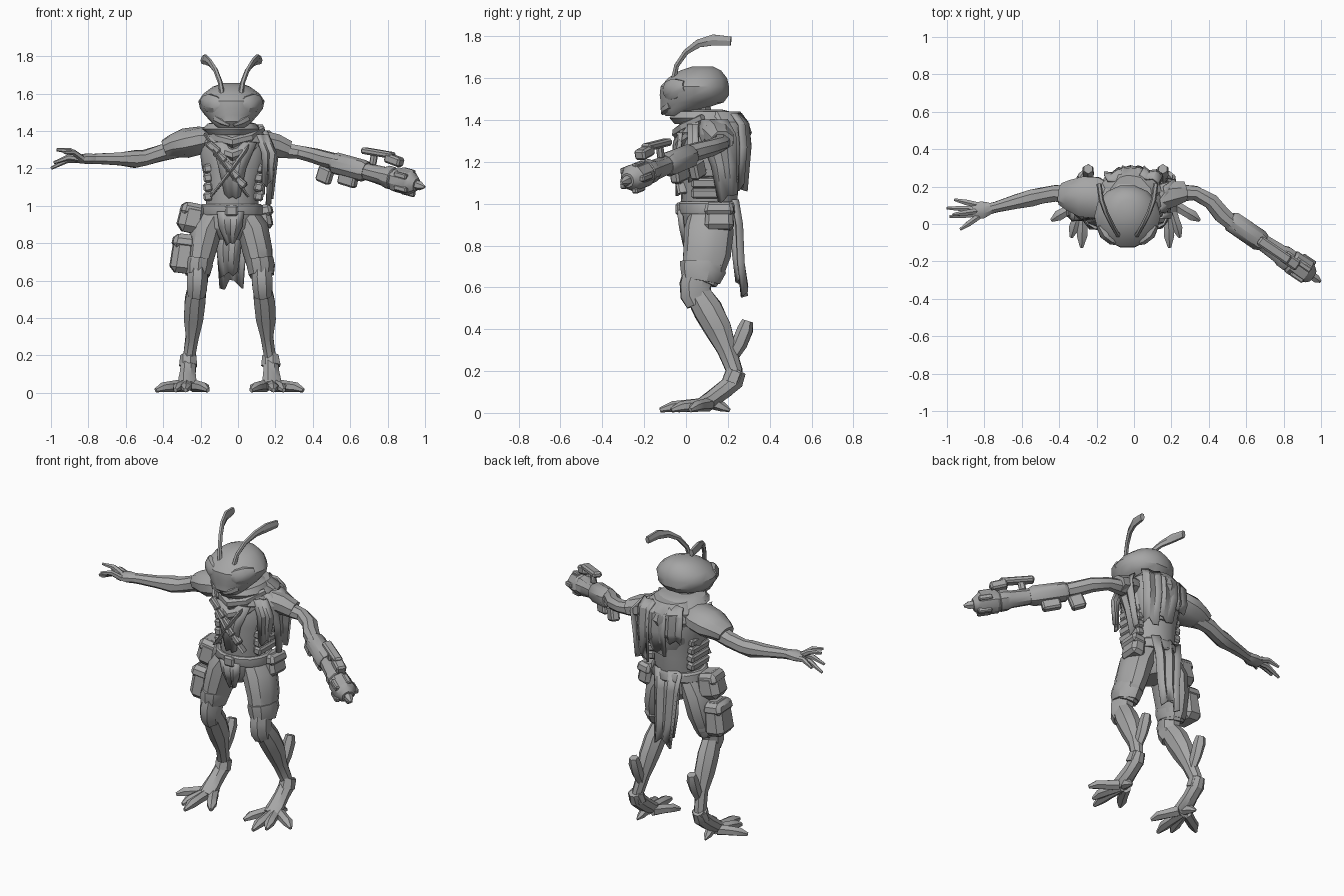
import bpy, bmesh, math, random
from mathutils import Vector

random.seed(4)
GREY = bpy.data.materials.new("warm_grey")
GREY.diffuse_color = (0.38, 0.38, 0.38, 1)
CX = -0.045          # body mirror line
Y = (0, 1, 0)


def finish(name, bm, angle=32):
    bmesh.ops.recalc_face_normals(bm, faces=bm.faces[:])
    me = bpy.data.meshes.new(name)
    bm.to_mesh(me)
    bm.free()
    ob = bpy.data.objects.new(name, me)
    bpy.context.collection.objects.link(ob)
    me.materials.append(GREY)
    bpy.ops.object.select_all(action='DESELECT')
    ob.select_set(True)
    bpy.context.view_layer.objects.active = ob
    bpy.ops.object.shade_smooth_by_angle(angle=math.radians(angle))
    return ob


def loft(name, rings, angle=32):
    bm = bmesh.new()
    vs = [[bm.verts.new(p) for p in r] for r in rings]
    n = len(rings[0])
    for a, b in zip(vs, vs[1:]):
        for i in range(n):
            bm.faces.new((a[i], a[(i + 1) % n], b[(i + 1) % n], b[i]))
    bm.faces.new(vs[0])
    bm.faces.new(vs[-1])
    return finish(name, bm, angle)


def limb(name, pts, n=8, ref=(0, 0, 1), jit=0.0):
    """Tube through (x, y, z, half width, half height) stations."""
    rings, c = [], [Vector(p[:3]) for p in pts]
    for i, p in enumerate(pts):
        t = (c[min(i + 1, len(c) - 1)] - c[max(i - 1, 0)]).normalized()
        side = t.cross(Vector(ref)).normalized()
        up = side.cross(t)
        ring = []
        for k in range(n):
            a = 2 * math.pi * (k + 0.5) / n
            j = 1 + random.uniform(-jit, jit)
            ring.append(c[i] + (side * math.cos(a) * p[3] + up * math.sin(a) * p[4]) * j)
        rings.append(ring)
    return loft(name, rings)


def stack(name, secs, n=14, jit=0.0):
    """Horizontal sections (x, y, z, rx, ry)."""
    rings = []
    for x, y, z, rx, ry in secs:
        js = [1 + random.uniform(-jit, jit) for _ in range(n)]
        rings.append([Vector((x + rx * math.cos(math.tau * k / n) * js[k],
                              y + ry * math.sin(math.tau * k / n) * js[k], z)) for k in range(n)])
    return loft(name, rings)


def box(name, loc, size, rot=(0, 0, 0), bev=0.015, taper=1.0):
    bm = bmesh.new()
    bmesh.ops.create_cube(bm, size=1)
    for v in bm.verts:
        k = taper if v.co.z > 0 else 1
        v.co = Vector((v.co.x * size[0] * k, v.co.y * size[1] * k, v.co.z * size[2]))
    bmesh.ops.bevel(bm, geom=bm.edges[:], offset=bev, segments=1, affect='EDGES')
    ob = finish(name, bm)
    ob.location, ob.rotation_euler = loc, rot


def cloth(name, path, across, cols=5, jit=0.008, rag=0.05):
    """Ragged sheet: path of (x, y, z, half width), folded across a direction."""
    bm, rows, d = bmesh.new(), [], Vector(across).normalized()
    nrm = d.cross(Vector((0, 0, 1))).normalized()
    for i, p in enumerate(path):
        row = []
        for k in range(cols):
            f = 2 * k / (cols - 1) - 1
            co = Vector(p[:3]) + d * f * p[3] + nrm * ((k % 2) - 0.5) * 2 * jit
            co.z += random.uniform(0, rag) if i == len(path) - 1 else 0
            row.append(bm.verts.new(co))
        rows.append(row)
    for a, b in zip(rows, rows[1:]):
        for k in range(cols - 1):
            bm.faces.new((a[k], a[k + 1], b[k + 1], b[k]))
    m = finish(name, bm, 20).modifiers.new("thickness", 'SOLIDIFY')
    m.thickness, m.offset = 0.012, 0


# torso, tunic and hips
stack("torso", [(-.03, .11, .9, .13, .11), (-.03, .11, 1.0, .14, .135), (-.025, .115, 1.1, .145, .135),
                (-.02, .12, 1.2, .17, .15), (-.02, .125, 1.3, .185, .155), (-.02, .13, 1.37, .17, .14),
                (-.03, .11, 1.43, .09, .08)], jit=.04)
stack("hips", [(-.045, .11, .82, .06, .09), (-.045, .11, .88, .14, .125), (-.04, .11, .98, .15, .13)])
stack("belt", [(-.035, .11, .95, .165, .142), (-.035, .11, .96, .172, .147),
               (-.035, .11, 1.0, .168, .147), (-.035, .11, 1.01, .155, .14)], n=16, jit=.02)
box("belt_buckle", (-.035, -.035, .975), (.07, .03, .06), bev=.01)
stack("neck", [(-.035, .06, 1.36, .07, .07), (-.035, .05, 1.48, .07, .07)], n=10)

# crossed straps, chest pouches and flank plates
for s in (-1, 1):
    limb("chest_strap", [(CX + s * .13, .02, 1.38, .008, .025), (CX + s * .08, -.035, 1.29, .012, .028),
                         (CX, -.04, 1.18, .012, .028), (CX - s * .1, -.015, 1.05, .008, .025)], 6, Y, .1)
for i in range(5):
    box("chest_pouch", (-.13 + i * .035, -.035, 1.31 - i * .045), (.08, .04, .04), (0, .7, -.15), .008)
for i in range(4):
    for s in (-1, 1):
        box("flank_plate", (CX + .02 + s * .135, .11, 1.05 + i * .05), (.05, .17, .048), (0, s * .15, 0), .01)
cloth("chest_cloth", [(-.02, -.03, 1.34, .12), (-.03, -.04, 1.2, .07), (-.03, -.035, 1.02, .04)], (1, 0, 0))

# scarf wrapped round the neck, bunched on the back and drooping on the chest
stack("scarf_lower", [(-.02, .13, 1.29, .16, .16), (-.02, .13, 1.34, .185, .175),
                      (-.02, .13, 1.39, .165, .165), (-.03, .1, 1.43, .12, .13)], 16, .06)
stack("scarf_upper", [(-.03, .09, 1.38, .13, .15), (-.03, .09, 1.41, .155, .165),
                      (-.03, .08, 1.44, .13, .14), (-.03, .08, 1.45, .08, .09)], 16, .06)
stack("back_shawl", [(-.01, .18, 1.13, .1, .08), (-.01, .185, 1.2, .135, .1), (-.01, .185, 1.3, .16, .115),
                     (-.015, .175, 1.39, .155, .125), (-.02, .15, 1.44, .11, .11)], 18, .06)
for z, dip, w in ((1.39, .05, .15), (1.35, .08, .16)):
    limb("scarf_fold", [(-.02 - w, .08, z + .02, .018, .022), (-.02 - w * .55, -.01, z - dip * .6, .024, .026),
                        (-.03, -.045, z - dip, .026, .028), (-.02 + w * .55, -.01, z - dip * .5, .024, .026),
                        (-.02 + w, .08, z + .02, .018, .022)], 6, jit=.15)

# ragged drapes on the back and gun side
for i, (x, low, w) in enumerate([(-.1, 1.2, .06), (0, 1.1, .065), (.1, 1.05, .055)]):
    cloth("back_drape", [(x * .8, .24, 1.43, w), (x, .29 - .15 * abs(x), 1.38, w),
                         (x, .3 - .15 * abs(x), 1.27, w), (x, .27, low, w * .8)], (1, .3 - .3 * i, 0), 4)
cloth("side_drape", [(.15, .13, 1.4, .07), (.2, .15, 1.33, .09), (.185, .18, 1.18, .06),
                     (.17, .2, 1.0, .045)], (.25, 1, 0))
cloth("side_drape_front", [(.13, .03, 1.38, .04), (.17, .03, 1.28, .045), (.16, .03, 1.1, .03)], (1, .6, 0))

# loincloths, short in front and long behind
cloth("front_loincloth", [(-.04, -.03, .97, .07), (-.04, -.02, .89, .06), (-.04, .0, .78, .02)], (1, 0, 0))
cloth("rear_loincloth", [(-.04, .235, 1.02, .1), (-.04, .255, .9, .085), (-.035, .262, .72, .072),
                         (-.035, .28, .55, .06)], (1, 0, 0), 6, .012, .07)
cloth("rear_loincloth_inner", [(-.04, .22, .95, .07), (-.05, .235, .75, .06), (-.05, .25, .6, .045)], (1, 0, 0))

# head: domed skull, narrow jaw, eyes, mandibles and antennae
stack("head", [(-.035, -.045, 1.42, .075, .055), (-.035, -.025, 1.45, .11, .1), (-.035, .03, 1.485, .142, .155),
               (-.035, .04, 1.52, .168, .17), (-.035, .042, 1.56, .177, .168), (-.035, .055, 1.6, .15, .145),
               (-.035, .07, 1.637, .1, .1), (-.035, .08, 1.656, .05, .05)], 14)
for s in (-1, 1):
    x = -.035
    limb("eye", [(x + s * .045, -.1, 1.535, .015, .025), (x + s * .08, -.085, 1.54, .03, .048),
                 (x + s * .12, -.05, 1.55, .034, .052), (x + s * .15, -.005, 1.56, .02, .03)], 8)
    limb("mandible", [(x + s * .08, -.07, 1.47, .025, .025), (x + s * .05, -.1, 1.45, .02, .02),
                      (x + s * .012, -.112, 1.43, .008, .008)], 6)
    limb("antenna", [(x + s * .045, -.065, 1.57, .015, .015), (x + s * .06, -.045, 1.66, .013, .013),
                     (x + s * .085, .0, 1.725, .015, .013), (x + s * .115, .06, 1.766, .022, .013),
                     (x + s * .14, .13, 1.783, .03, .014), (x + s * .152, .215, 1.778, .024, .014)], 6, (1, 0, 0))

# bare arm and hand
limb("shoulder_pad", [(-.14, .13, 1.36, .09, .06), (-.2, .14, 1.352, .115, .075), (-.28, .145, 1.335, .115, .078),
                      (-.35, .155, 1.32, .085, .062), (-.39, .16, 1.305, .06, .05)], 10, jit=.03)
limb("bare_arm", [(-.33, .16, 1.305, .055, .055), (-.42, .165, 1.28, .047, .046), (-.5, .15, 1.255, .045, .045),
                  (-.55, .14, 1.25, .048, .05), (-.63, .12, 1.25, .042, .038), (-.74, .09, 1.252, .03, .03),
                  (-.78, .08, 1.252, .032, .028)], 8, jit=.06)
limb("palm", [(-.76, .085, 1.252, .03, .028), (-.81, .075, 1.252, .05, .03), (-.865, .07, 1.25, .045, .022)])
for ty, tz, tx, by in ((.13, 1.235, -.96, .1), (.085, 1.2, -1.0, .08), (.04, 1.23, -.985, .055),
                       (-.03, 1.285, -.93, .04), (.05, 1.3, -.97, .07)):
    limb("finger", [(-.83, by, 1.25, .018, .018), ((tx - .83) / 2, (by + ty) / 2, (1.268 + tz) / 2 + .01, .017, .016),
                    (tx, ty, tz, .008, .008)], 6)

# gun arm: sleeve, elbow, cannon barrel and fittings
limb("sleeve", [(.13, .14, 1.34, .075, .06), (.2, .16, 1.325, .075, .06), (.27, .17, 1.3, .055, .05)], 8, jit=.12)
limb("gun_upper_arm", [(.22, .165, 1.3, .05, .045), (.33, .165, 1.285, .042, .038), (.41, .12, 1.268, .045, .042),
                       (.47, .05, 1.25, .048, .045), (.55, -.02, 1.23, .04, .045)], 8, jit=.07)


def gun_at(t, off=0):
    return Vector((.5 + .5 * t, .03 - .34 * t, 1.235 - .135 * t + off))


for nm, n, secs in (("cannon_body", 10, [(.02, .045), (.05, .058), (.34, .06), (.38, .05)]),
                    ("cannon_barrel", 10, [(.34, .045), (.56, .052), (.6, .062), (.66, .062), (.68, .05)]),
                    ("muzzle_drum", 10, [(.66, .055), (.69, .068), (.84, .066), (.88, .05), (.91, .035)]),
                    ("muzzle_tip", 6, [(.86, .026), (.95, .024), (.995, .008)])):
    limb(nm, [(*gun_at(t), r, r) for t, r in secs], n, jit=.04)
yaw = math.atan2(-.34, .5)
for nm, t, off, size, tilt in (("top_rail", .5, .115, (.2, .055, .035), .14), ("top_cap", .67, .1, (.1, .06, .05), .3),
                               ("rail_mount", .45, .075, (.04, .03, .07), .2),
                               ("lower_grip", -.07, -.08, (.085, .05, .085), .35),
                               ("lower_magazine", .18, -.06, (.11, .05, .09), .25)):
    box(nm, gun_at(t, off), size, (0, tilt, yaw), .01)
for k in range(5):
    a = k * math.tau / 5
    box("muzzle_lug", gun_at(.8) + Vector((.035 * math.cos(a), .05 * math.cos(a), .06 * math.sin(a))),
        (.08, .03, .03), (0, .22, yaw), .006)

# pouches
for nm, loc, size, tilt, bev in (
        ("hip_pouch", (-.245, .1, .935), (.15, .16, .16), .2, .035),
        ("hip_pouch_flap", (-.243, .1, .98), (.13, .15, .07), .2, .02),
        ("thigh_case", (-.292, .1, .745), (.13, .17, .21), .12, .03),
        ("thigh_case_lid", (-.29, .1, .81), (.125, .17, .07), .12, .02),
        ("side_pouch", (.135, .16, .94), (.09, .14, .13), -.15, .02),
        ("side_pouch_flap", (.138, .16, .975), (.095, .145, .06), -.15, .015)):
    box(nm, loc, size, (0, tilt, tilt / 2), bev, .88)

# legs and clawed feet
for s in (-1, 1):
    def leg(name, pts, n=8, jit=.05, ref=Y):
        limb(name, [(CX + s * d, *r) for d, *r in pts], n, ref, jit)
    leg("thigh", ((.07, .12, .97, .07, .1), (.125, .11, .87, .088, .12), (.15, .1, .76, .083, .115),
                  (.165, .08, .67, .07, .1), (.17, .065, .63, .062, .085)), 10, .03)
    leg("trouser_cuff", ((.162, .08, .72, .074, .105), (.167, .078, .68, .079, .11), (.17, .07, .63, .068, .092)), 10)
    leg("knee_wrap", ((.17, .06, .66, .055, .08), (.172, .045, .61, .06, .08),
                      (.175, .045, .56, .058, .075), (.178, .06, .52, .05, .06)))
    leg("shin", ((.175, .055, .57, .052, .062), (.185, .105, .49, .06, .074), (.192, .155, .4, .057, .068),
                 (.2, .195, .3, .037, .048), (.215, .232, .2, .034, .04), (.22, .235, .16, .036, .036)))
    leg("calf_spur", ((.2, .215, .26, .02, .03), (.2, .255, .33, .03, .038), (.2, .283, .4, .034, .038),
                      (.2, .295, .44, .026, .026)), 6)
    leg("ankle", ((.22, .26, .2, .034, .03), (.22, .235, .155, .044, .046), (.222, .18, .11, .045, .044),
                  (.225, .12, .065, .052, .042), (.225, .06, .038, .052, .028)), 8, .06, (0, 0, 1))
    leg("ankle_band", ((.22, .24, .2, .045, .045), (.22, .22, .145, .052, .047)), 7, .12)
    for tx, ty, bx in ((.395, .02, .25), (.29, -.07, .235), (.235, -.125, .225), (.115, -.04, .2)):
        leg("toe", ((bx, .11, .04, .032, .034), ((bx + tx) / 2, (.11 + ty) / 2, .034, .03, .028),
                    (bx * .25 + tx * .75, .03 + ty * .75, .03, .032, .026), (tx, ty, .014, .01, .012)), 6, 0, (0, 0, 1))
    leg("heel_claw", ((.225, .13, .05, .03, .035), (.23, .18, .026, .022, .022), (.235, .21, .012, .006, .008)),
        6, 0, (0, 0, 1))
